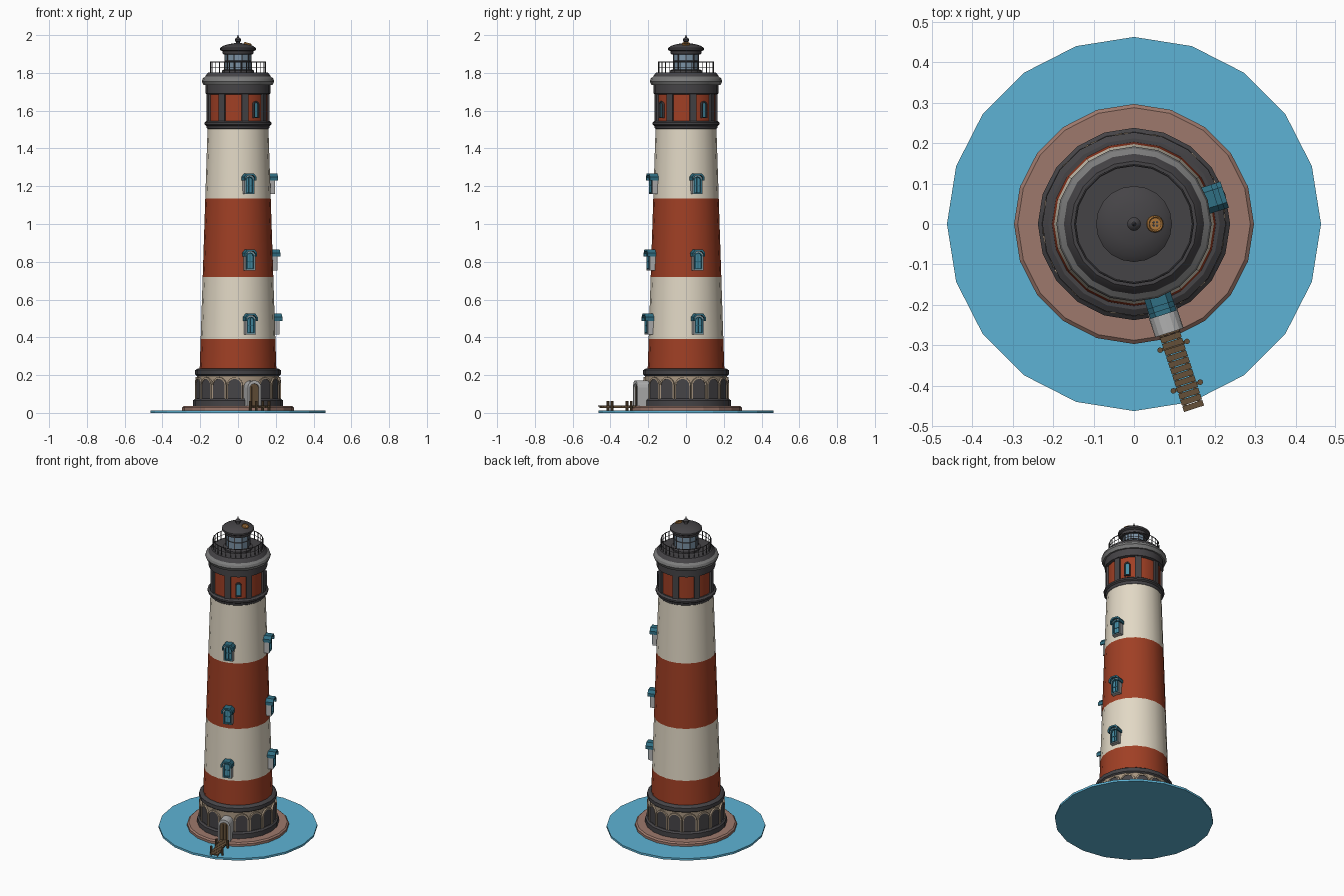
import bpy, bmesh, math
from mathutils import Matrix, Vector

if "Cube" in bpy.data.objects:
    bpy.data.objects.remove(bpy.data.objects["Cube"])


def mat(name, r, g, b):
    m = bpy.data.materials.new(name)
    m.diffuse_color = (r, g, b, 1)
    m.use_nodes = True
    m.node_tree.nodes["Principled BSDF"].inputs["Base Color"].default_value = m.diffuse_color
    return m


RED = mat("red_paint", .35, .05, .018)
WHITE = mat("cream_paint", .76, .69, .56)
DARK = mat("dark_iron", .06, .057, .062)
GREY = mat("cap_grey", .2, .2, .2)
STONE = mat("tan_stone", .40, .31, .22)
PALE = mat("pale_stone", .45, .45, .45)
TEAL = mat("teal_trim", .03, .16, .23)
BLUE = mat("window_blue", .06, .27, .38)
GLASS = mat("lantern_glass", .2, .29, .38)
WATER = mat("water", .11, .45, .66)
ROCK = mat("rock", .34, .19, .15)
WOOD = mat("wood", .13, .08, .04)
BRASS = mat("brass", .5, .22, .05)


def finish(bm, name, m, smooth=False):
    bmesh.ops.recalc_face_normals(bm, faces=bm.faces)
    me = bpy.data.meshes.new(name)
    bm.to_mesh(me)
    bm.free()
    ob = bpy.data.objects.new(name, me)
    bpy.context.collection.objects.link(ob)
    me.materials.append(m)
    if smooth:
        bpy.ops.object.select_all(action='DESELECT')
        ob.select_set(True)
        bpy.context.view_layer.objects.active = ob
        bpy.ops.object.shade_smooth_by_angle(angle=math.radians(30))
    return ob


def lathe(name, profile, m, n=20, smooth=True):
    """Turned solid from (radius, z) pairs with capped ends."""
    bm = bmesh.new()
    rings = [[bm.verts.new((r * math.cos(a), r * math.sin(a), z))
              for a in (2 * math.pi * i / n for i in range(n))] for r, z in profile]
    for lo, hi in zip(rings, rings[1:]):
        for i in range(n):
            j = (i + 1) % n
            bm.faces.new((lo[i], lo[j], hi[j], hi[i]))
    bm.faces.new(rings[0])
    bm.faces.new(rings[-1])
    return finish(bm, name, m, smooth)


def place(deg, u, r, z):
    """Tangent offset, radius and height at a bearing -> world point."""
    a = math.radians(deg)
    return Vector((r * math.cos(a) - u * math.sin(a), r * math.sin(a) + u * math.cos(a), z))


def arch(w, h, z, k=8):
    """Outline of a round-topped opening."""
    R = w / 2
    return [(R, z)] + [(R * math.cos(math.pi * i / k), z + h - R + R * math.sin(math.pi * i / k))
                       for i in range(k + 1)] + [(-R, z)]


def prism(bm, pts, deg, r0, r1):
    a = [bm.verts.new(place(deg, u, r0, z)) for u, z in pts]
    b = [bm.verts.new(place(deg, u, r1, z)) for u, z in pts]
    bm.faces.new(a)
    bm.faces.new(b)
    for i in range(len(pts)):
        j = (i + 1) % len(pts)
        bm.faces.new((a[i], a[j], b[j], b[i]))


def frame(bm, outer, inner, deg, r0, r1):
    """Open ring between two outlines, extruded outwards."""
    L = [[bm.verts.new(place(deg, u, r, z)) for u, z in p]
         for p, r in ((outer, r0), (outer, r1), (inner, r1), (inner, r0))]
    for s in range(4):
        p, q = L[s], L[(s + 1) % 4]
        for i in range(len(p)):
            j = (i + 1) % len(p)
            bm.faces.new((p[i], p[j], q[j], q[i]))


def box(bm, deg, u0, u1, r0, r1, z0, z1):
    prism(bm, [(u0, z0), (u1, z0), (u1, z1), (u0, z1)], deg, r0, r1)


def rod(bm, p, q, r, n=6):
    d = q - p
    mx = Matrix.Translation((p + q) / 2) @ d.to_track_quat('Z', 'Y').to_matrix().to_4x4()
    bmesh.ops.create_cone(bm, cap_ends=True, segments=n, radius1=r, radius2=r, depth=d.length, matrix=mx)


# water and island
lathe("water", [(.463, 0), (.463, .013)], WATER, smooth=False)
lathe("island", [(.297, .012), (.297, .028), (.288, .036)], ROCK, smooth=False)

# stone base with blind arcade
lathe("plinth", [(.238, .034), (.238, .066), (.228, .075), (.218, .075)], DARK)
lathe("base_wall", [(.218, .07), (.218, .205)], STONE)
lathe("base_cornice", [(.218, .196), (.227, .203), (.227, .226), (.212, .236), (.19, .236)], DARK)
FRONT = -72
panels, trims = bmesh.new(), bmesh.new()
for i in range(1, 16):
    d = FRONT + 22.5 * i
    prism(panels, arch(.072, .108, .075), d, .20, .2205)
    frame(trims, arch(.084, .116, .073), arch(.070, .107, .073), d, .20, .2245)
finish(panels, "arcade_panels", DARK)
finish(trims, "arcade_trims", STONE)

# striped tapering tower
cuts = [(.23, RED), (.39, WHITE), (.72, RED), (1.135, WHITE), (1.51, None)]
rad = lambda z: .203 - .042 * (z - .23) / 1.28
for i in range(4):
    z0, z1 = cuts[i][0], cuts[i + 1][0]
    lathe("tower_band_%d" % (i + 1), [(rad(z0), z0), (rad(z1), z1)], cuts[i][1])

# watch room with pilasters
lathe("lower_collar", [(.158, 1.50), (.165, 1.507), (.168, 1.52), (.178, 1.527),
                       (.178, 1.537), (.166, 1.546), (.15, 1.546)], DARK)
lathe("watch_room", [(.157, 1.54), (.157, 1.70)], RED)
bm = bmesh.new()
for i in range(8):
    box(bm, 13.5 + 45 * i, -.018, .018, .14, .166, 1.54, 1.70)
finish(bm, "pilasters", DARK)
fr, pn = bmesh.new(), bmesh.new()
for d in (-54, 36):
    frame(fr, arch(.036, .09, 1.56), arch(.022, .077, 1.566), d, .14, .168)
    prism(pn, arch(.024, .078, 1.566), d, .14, .160)
finish(fr, "watch_room_window_frames", DARK)
finish(pn, "watch_room_window_panes", BLUE)

# flared cap and gallery floor
lathe("upper_collar", [(.155, 1.685), (.172, 1.69), (.172, 1.738), (.16, 1.738)], DARK)
lathe("cap", [(.165, 1.735), (.182, 1.735), (.192, 1.755), (.187, 1.77), (.173, 1.781)], GREY)
lathe("gallery_floor", [(.176, 1.777), (.164, 1.795), (.156, 1.803), (.10, 1.803)], DARK)

# gallery railing
bm = bmesh.new()
for i in range(30):
    rod(bm, place(12 * i, 0, .146, 1.80), place(12 * i, 0, .146, 1.857), .0022, 5)
for z in (1.83, 1.857):
    for i in range(20):
        rod(bm, place(18 * i, 0, .146, z), place(18 * i + 18, 0, .146, z), .0027 if z > 1.84 else .0015, 5)
finish(bm, "gallery_railing", DARK)

# lantern
lathe("lantern_base", [(.086, 1.80), (.086, 1.812), (.076, 1.817), (.06, 1.817)], DARK)
lathe("lantern_glass", [(.069, 1.81), (.069, 1.91)], GLASS, n=10, smooth=False)
bm = bmesh.new()
for i in range(10):
    rod(bm, place(36 * i, 0, .069, 1.81), place(36 * i, 0, .069, 1.91), .0035)
    rod(bm, place(36 * i, 0, .069, 1.862), place(36 * i + 36, 0, .069, 1.862), .0025)
finish(bm, "lantern_bars", DARK)
lathe("lantern_roof", [(.07, 1.897), (.08, 1.90), (.083, 1.915), (.094, 1.921), (.094, 1.932),
                       (.08, 1.943), (.05, 1.952), (.016, 1.958)], DARK)
lathe("finial", [(.011, 1.953), (.009, 1.964), (.016, 1.968), (.017, 1.976), (.012, 1.984),
                 (.005, 1.988), (.002, 2.0)], DARK, n=12)

# round brass vent on the roof
ring = lathe("roof_vent", [(.021, -.004), (.021, .003), (.018, .006), (.015, .003)], BRASS, n=16)
bm = bmesh.new()
for a in range(4):
    p = place(45 + 90 * a, 0, .006, .002)
    rod(bm, p, p + Vector((0, 0, .002)), .003, 8)
holes = finish(bm, "roof_vent_holes", DARK)
for o in (ring, holes):
    o.location = (.052, 0, 1.953)
    o.rotation_euler = (0, math.radians(17), 0)

# tower windows: pale box, teal frame, blue pane, hood
body, fr, pn = bmesh.new(), bmesh.new(), bmesh.new()
for zc in (.47, .81, 1.213):
    r, z = rad(zc), zc - .055
    for d in (FRONT, FRONT + 90):
        frame(body, arch(.056, .102, z), arch(.042, .088, z + .007), d, r - .03, r + .026)
        frame(fr, arch(.046, .092, z + .004), arch(.034, .08, z + .01), d, r - .01, r + .029)
        prism(pn, arch(.036, .082, z + .009), d, r - .02, r + .018)
        box(fr, d, -.002, .002, r, r + .021, z + .01, z + .088)
        box(fr, d, -.018, .018, r, r + .021, z + .045, z + .049)
        hood = [(-.034, z + .072), (-.026, z + .072), (-.026, z + .088), (-.014, z + .1), (.014, z + .1),
                (.026, z + .088), (.026, z + .072), (.034, z + .072), (.034, z + .092),
                (.02, z + .11), (-.02, z + .11), (-.034, z + .092)]
        prism(fr, hood, d, r - .02, r + .041)
finish(body, "window_surrounds", PALE)
finish(fr, "window_hoods_and_frames", TEAL)
finish(pn, "window_panes", BLUE)

# entrance porch and door
bm = bmesh.new()
frame(bm, arch(.074, .138, .034), arch(.052, .121, .034), FRONT, .19, .283)
finish(bm, "porch", PALE)
bm = bmesh.new()
prism(bm, arch(.054, .122, .034), FRONT, .19, .272)
for u in (-.012, .006):
    box(bm, FRONT, u, u + .006, .26, .275, .036, .14)
finish(bm, "door", WOOD)

# plank jetty with posts
bm = bmesh.new()
for i in range(13):
    r = .272 + .0162 * i
    box(bm, FRONT, -.026, .026, r, r + .0145, .034, .040)
for u in (-.018, .018):
    box(bm, FRONT, u - .004, u + .004, .275, .475, .027, .035)
finish(bm, "jetty_planks", WOOD)
bm = bmesh.new()
for r in (.317, .423):
    for u in (-.035, .035):
        rod(bm, place(FRONT, u, r, .012), place(FRONT, u, r, .062), .007, 8)
    box(bm, FRONT, -.04, .04, r - .004, r + .004, .026, .034)
finish(bm, "jetty_posts", WOOD)
